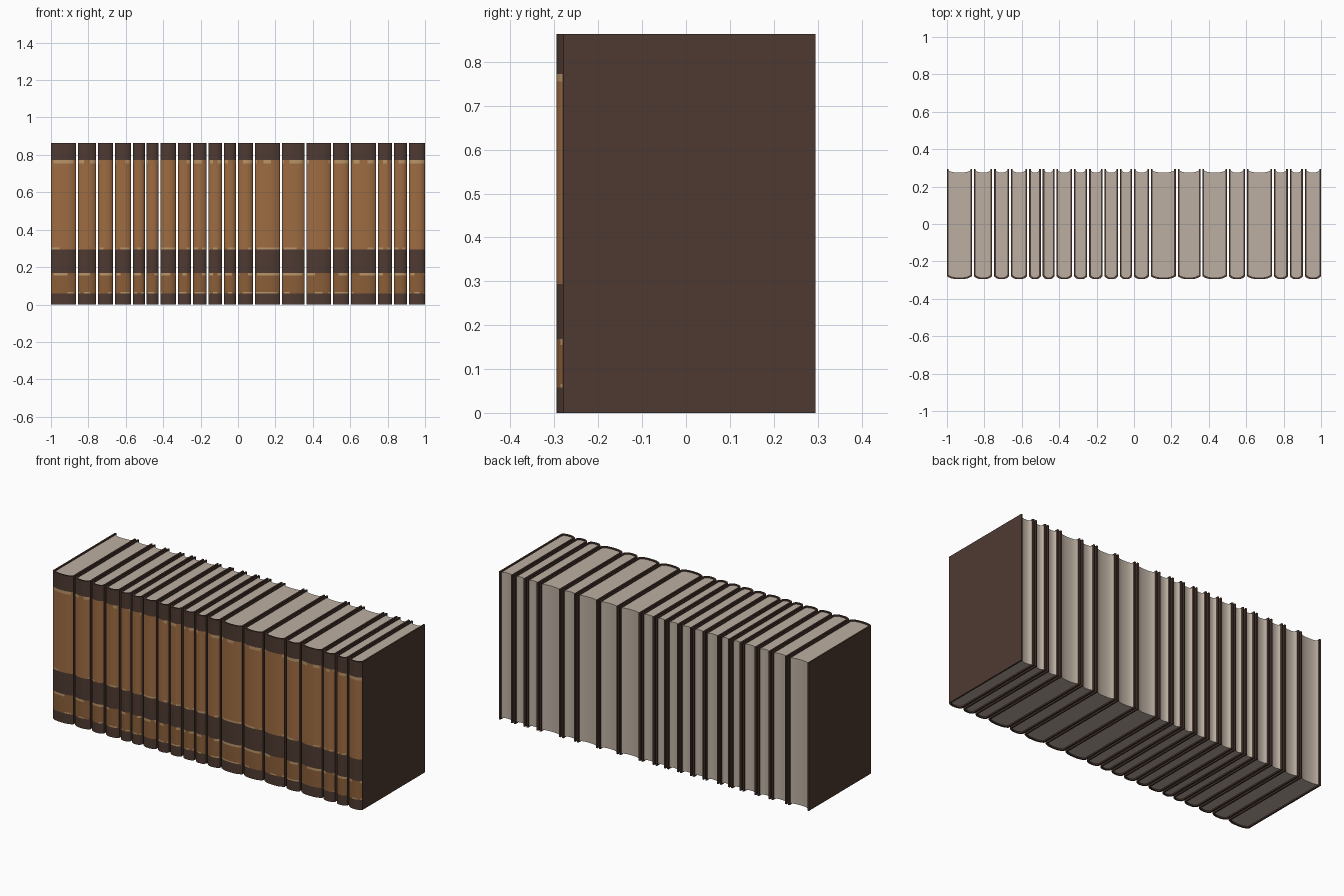
import bpy, bmesh, math, random

if "Cube" in bpy.data.objects:
    bpy.data.objects.remove(bpy.data.objects["Cube"])

random.seed(4)
HEIGHT, DEPTH, BOARD = 0.863, 0.295, 0.009
SEGS = 10


def material(name, rgb):
    m = bpy.data.materials.new(name)
    lin = [((c / 255 + 0.055) / 1.055) ** 2.4 for c in rgb]
    m.diffuse_color = (*lin, 1)
    m.use_nodes = True
    m.node_tree.nodes["Principled BSDF"].inputs["Base Color"].default_value = m.diffuse_color
    return m


LEATHER = material("dark brown leather", (78, 58, 50))
TAN = material("tan panel", (158, 108, 66))
LOW_TAN = material("lower tan panel", (138, 94, 56))
WORN = material("worn light tan", (186, 148, 104))
PAPER = material("paper", (188, 175, 162))

# Spine bands: (upper height, material slot), worn edges between panels
BANDS = [(0.058, 0), (0.066, 3), (0.155, 2), (0.168, 3), (0.294, 0),
         (0.304, 3), (0.755, 1), (0.772, 3), (HEIGHT, 0)]
PANEL_BESIDE = {1: 2, 3: 2, 5: 1, 7: 1}   # slot used where an edge is not worn
WEAR = {1: 0.5, 3: 0.6, 5: 0.5, 7: 0.5}


def spine_arc(x0, x1, y, bulge):
    """Rounded spine line from x0 to x1, bulging toward the front."""
    pts = []
    for i in range(SEGS + 1):
        u = math.sin(math.pi * (i / SEGS - 0.5))
        pts.append(((x0 + x1) / 2 + u * (x1 - x0) / 2, y - bulge * (1 - abs(u) ** 3)))
    return pts


def finish(bm, name, mats):
    bmesh.ops.recalc_face_normals(bm, faces=bm.faces)
    me = bpy.data.meshes.new(name)
    bm.to_mesh(me)
    bm.free()
    ob = bpy.data.objects.new(name, me)
    for m in mats:
        me.materials.append(m)
    bpy.context.collection.objects.link(ob)
    bpy.context.view_layer.objects.active = ob
    ob.select_set(True)
    bpy.ops.object.shade_smooth_by_angle(angle=math.radians(35))
    ob.select_set(False)


def cover(x0, x1):
    """U-shaped binding: two boards joined by a banded spine."""
    outer = [(x0, DEPTH)] + spine_arc(x0, x1, -0.279, 0.016) + [(x1, DEPTH)]
    a, b = x0 + BOARD, x1 - BOARD
    inner = [(a, DEPTH)] + spine_arc(a, b, -0.272, 0.014) + [(b, DEPTH)]
    n = len(outer)
    loop = outer + inner[::-1]
    levels = [0] + [z for z, _ in BANDS]
    bm = bmesh.new()
    rings = [[bm.verts.new((x, y, z)) for x, y in loop] for z in levels]
    for k, (_, slot) in enumerate(BANDS):
        low, high = rings[k], rings[k + 1]
        worn = [random.random() < WEAR.get(k, 0) for _ in range(SEGS // 2 + 1)]
        for i in range(len(loop)):
            j = (i + 1) % len(loop)
            f = bm.faces.new((low[i], low[j], high[j], high[i]))
            column = i - 1
            if 1 <= column <= SEGS - 2:      # spine face, not the dark joints
                f.material_index = slot
                if k in PANEL_BESIDE and not worn[column // 2]:
                    f.material_index = PANEL_BESIDE[k]
    for ring in (rings[0], rings[-1]):       # top and bottom edges
        for i in range(n - 1):
            bm.faces.new((ring[i], ring[i + 1], ring[-2 - i], ring[-1 - i]))
    finish(bm, "book_cover", [LEATHER, TAN, LOW_TAN, WORN])


def pages(x0, x1):
    """Page block with a rounded back and a hollow fore edge."""
    a, b = x0 + BOARD, x1 - BOARD
    loop = spine_arc(a, b, -0.272, 0.014) + spine_arc(a, b, 0.286, 0.011)[::-1]
    bm = bmesh.new()
    base = bm.faces.new([bm.verts.new((x, y, 0.007)) for x, y in loop])
    ext = bmesh.ops.extrude_face_region(bm, geom=[base])["geom"]
    top = [v for v in ext if isinstance(v, bmesh.types.BMVert)]
    bmesh.ops.translate(bm, verts=top, vec=(0, 0, HEIGHT - 0.014))
    finish(bm, "page_block", [PAPER])


# Row of books, divided at these gap centres
gaps = [-1.005, -0.861, -0.753, -0.663, -0.566, -0.493, -0.42, -0.326, -0.245, -0.163,
        -0.08, -0.005, 0.085, 0.229, 0.361, 0.502, 0.599, 0.743, 0.828, 0.908, 1.005]
for left, right in zip(gaps, gaps[1:]):
    cover(left + 0.005, right - 0.005)
    pages(left + 0.005, right - 0.005)
